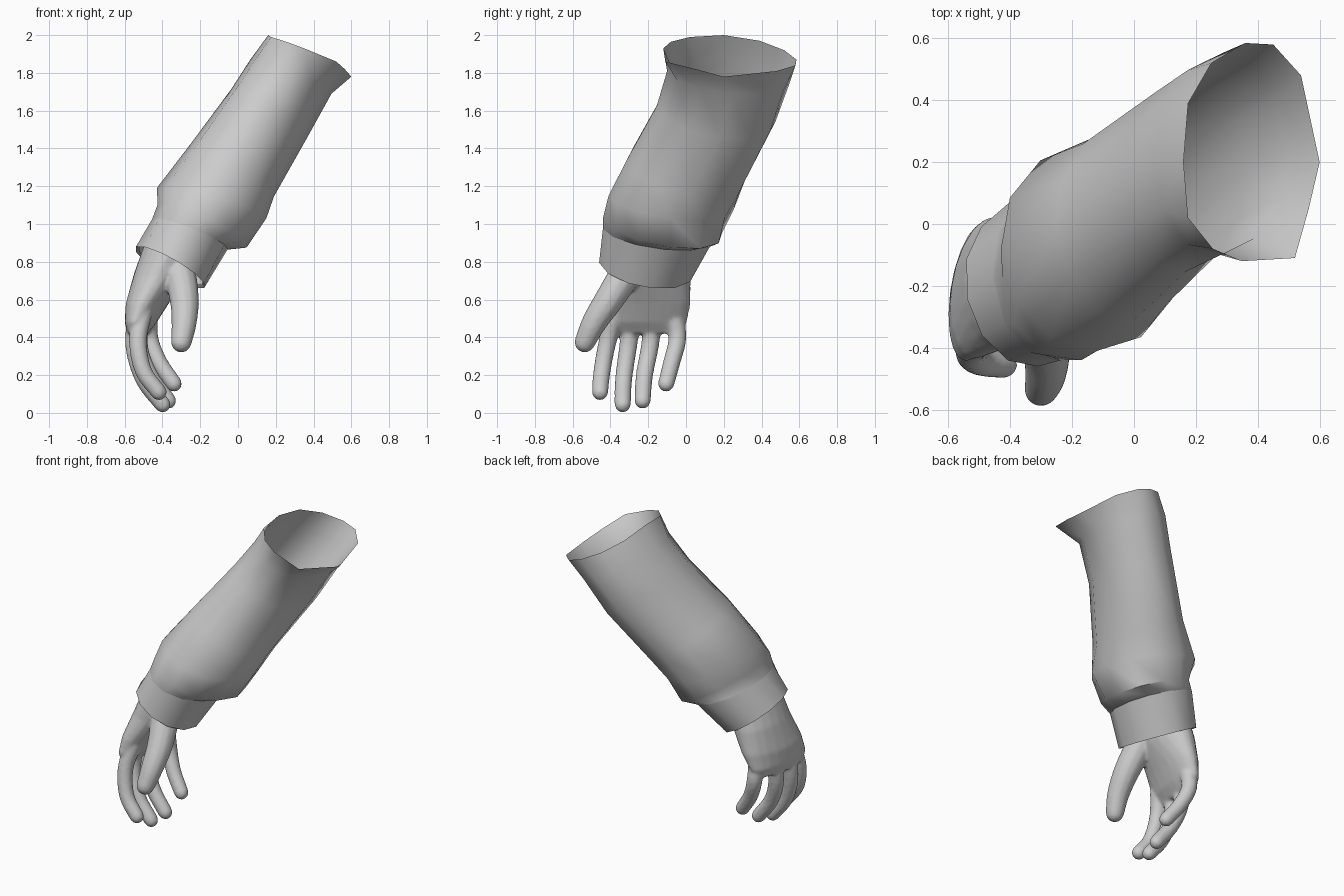
import bpy, bmesh, math
from mathutils import Vector

cube = bpy.data.objects.get("Cube")
if cube:
    bpy.data.objects.remove(cube)

grey = bpy.data.materials.new("plain_grey")
grey.use_nodes = True
COLOUR = (0.6, 0.6, 0.6, 1)
grey.diffuse_color = COLOUR
grey.node_tree.nodes["Principled BSDF"].inputs["Base Color"].default_value = COLOUR


def ring(centre, u, v, sides):
    """Ellipse of points spanned by two half axes."""
    c, u, v = Vector(centre), Vector(u), Vector(v)
    angles = [2 * math.pi * i / sides for i in range(sides)]
    return [c + u * math.cos(a) + v * math.sin(a) for a in angles]


def loft(bm, rings, caps=False):
    """Skin a row of equal rings with quads."""
    loops = [[bm.verts.new(p) for p in r] for r in rings]
    n = len(loops[0])
    for a, b in zip(loops, loops[1:]):
        for i in range(n):
            bm.faces.new((a[i], a[(i + 1) % n], b[(i + 1) % n], b[i]))
    if caps:
        bm.faces.new(loops[0])
        bm.faces.new(loops[-1])


def finish(bm, name, angle):
    bmesh.ops.recalc_face_normals(bm, faces=bm.faces)
    mesh = bpy.data.meshes.new(name)
    bm.to_mesh(mesh)
    bm.free()
    mesh.materials.append(grey)
    ob = bpy.data.objects.new(name, mesh)
    bpy.context.collection.objects.link(ob)
    bpy.ops.object.select_all(action='DESELECT')
    ob.select_set(True)
    bpy.context.view_layer.objects.active = ob
    bpy.ops.object.shade_smooth_by_angle(angle=math.radians(angle))
    return ob


def spline(points, steps):
    """Catmull-Rom samples through the points."""
    p = [Vector(q) for q in points]
    p = [2 * p[0] - p[1]] + p + [2 * p[-1] - p[-2]]
    out = []
    for a, b, c, d in zip(p, p[1:], p[2:], p[3:]):
        for s in range(steps):
            t = s / steps
            out.append(0.5 * (2 * b + (c - a) * t + (2 * a - 5 * b + 4 * c - d) * t ** 2
                              + (3 * b - a - 3 * c + d) * t ** 3))
    return out + [p[-2]]


def finger(bm, path, base, tip, sides=12):
    """Tapered tube with a rounded end."""
    pts = spline(path, 4)
    end = (pts[-1] - pts[-2]).normalized()
    radii = [base + (tip - base) * i / (len(pts) - 1) for i in range(len(pts))]
    last = pts[-1]
    for a in (30, 55, 75):
        pts.append(last + end * tip * math.sin(math.radians(a)))
        radii.append(tip * math.cos(math.radians(a)))
    rings = []
    for i, (p, r) in enumerate(zip(pts, radii)):
        d = (pts[min(i + 1, len(pts) - 1)] - pts[max(i - 1, 0)]).normalized()
        u = d.cross(Vector((0, 1, 0))).normalized()
        rings.append(ring(p, u * r, d.cross(u) * r, sides))
    loft(bm, rings, True)


# Sleeve: uneven open rim at the top, turned in to meet the cuff
rim = [(0.60, 0.20, 1.78), (0.54, 0.48, 1.81), (0.45, 0.58, 1.84), (0.36, 0.585, 1.87),
       (0.25, 0.52, 1.92), (0.175, 0.39, 1.97), (0.16, 0.20, 2.0), (0.175, 0.02, 1.99),
       (0.255, -0.08, 1.965), (0.35, -0.12, 1.93), (0.52, -0.11, 1.86), (0.565, 0.05, 1.82)]
cuff_top = ring((-0.255, -0.145, 0.945), (0.20, 0.03, -0.08), (-0.02, 0.295, -0.03), 12)
bm = bmesh.new()
loft(bm, [rim] + [ring(c, u, v, 12) for c, u, v in (
    ((0.28, 0.225, 1.78), (0.215, 0.02, -0.09), (0, 0.325, -0.03)),
    ((0.165, 0.16, 1.585), (0.20, 0.02, -0.13), (0, 0.315, -0.04)),
    ((-0.03, 0.0, 1.285), (0.22, 0.02, -0.14), (-0.03, 0.31, -0.06)),
    ((-0.14, -0.08, 1.11), (0.29, 0, -0.08), (-0.02, 0.33, -0.04)),
    ((-0.19, -0.125, 0.99), (0.235, 0.05, -0.115), (-0.02, 0.315, -0.04)),
)] + [cuff_top])
finish(bm, "sleeve", 50)

# Cuff: short band below the sleeve with a thin turned-in hem
bm = bmesh.new()
loft(bm, [cuff_top] + [ring(c, u, v, 12) for c, u, v in (
    ((-0.36, -0.21, 0.77), (0.18, 0.03, -0.11), (-0.05, 0.25, -0.025)),
    ((-0.355, -0.205, 0.78), (0.165, 0.03, -0.10), (-0.05, 0.235, -0.025)),
)])
finish(bm, "cuff", 40)

# Hand: wrist and palm, then thumb and four fingers, fused together
bm = bmesh.new()
loft(bm, [ring(c, u, v, 20) for c, u, v in (
    ((-0.325, -0.175, 0.92), (0.125, 0, -0.05), (0, 0.20, 0)),
    ((-0.37, -0.19, 0.84), (0.13, 0, -0.04), (0, 0.205, 0)),
    ((-0.42, -0.19, 0.72), (0.13, 0, -0.02), (0.01, 0.215, 0)),
    ((-0.48, -0.205, 0.58), (0.11, 0, 0), (0.03, 0.23, 0)),
    ((-0.515, -0.22, 0.48), (0.08, 0, 0), (0.03, 0.225, 0)),
    ((-0.53, -0.22, 0.42), (0.045, 0, 0), (0.03, 0.19, 0)),
)], True)
finger(bm, [(-0.32, -0.28, 0.80), (-0.285, -0.40, 0.61),
            (-0.285, -0.485, 0.48), (-0.30, -0.535, 0.375)], 0.09, 0.056)
for path in (
    [(-0.50, -0.37, 0.54), (-0.53, -0.415, 0.38), (-0.50, -0.445, 0.22), (-0.42, -0.455, 0.11)],
    [(-0.53, -0.28, 0.54), (-0.55, -0.305, 0.36), (-0.50, -0.33, 0.18), (-0.40, -0.335, 0.045)],
    [(-0.51, -0.17, 0.54), (-0.525, -0.19, 0.36), (-0.47, -0.22, 0.20), (-0.37, -0.23, 0.065)],
    [(-0.47, -0.07, 0.54), (-0.47, -0.045, 0.40), (-0.42, -0.075, 0.27), (-0.34, -0.105, 0.155)],
):
    finger(bm, path, 0.05, 0.044)
hand = finish(bm, "hand", 180)
fuse = hand.modifiers.new("fuse", 'REMESH')
fuse.mode = 'VOXEL'
fuse.voxel_size = 0.009
fuse.use_smooth_shade = True
soften = hand.modifiers.new("soften", 'SMOOTH')
soften.factor = 0.5
soften.iterations = 9
